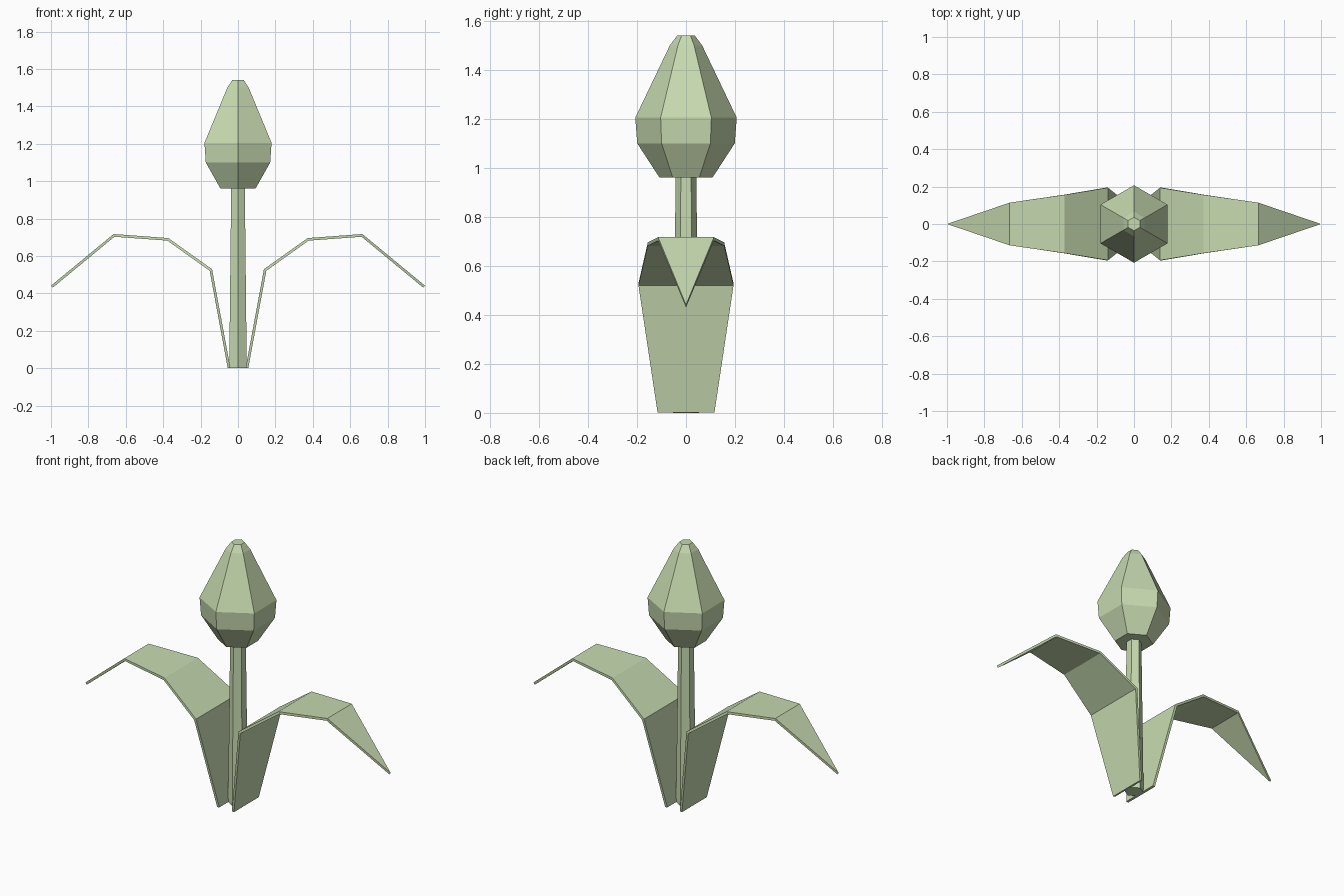
import bpy, math

if "Cube" in bpy.data.objects:
    bpy.data.objects.remove(bpy.data.objects["Cube"])

green = bpy.data.materials.new("leaf_green")
green.diffuse_color = (0.57, 0.70, 0.43, 1)
green.use_nodes = True
green.node_tree.nodes["Principled BSDF"].inputs["Base Color"].default_value = green.diffuse_color


def make_object(name, verts, faces):
    mesh = bpy.data.meshes.new(name)
    mesh.from_pydata(verts, [], faces)
    mesh.materials.append(green)
    obj = bpy.data.objects.new(name, mesh)
    bpy.context.collection.objects.link(obj)
    return obj


def hex_loft(name, rings):
    """Closed six-sided body through (radius, z) rings, corners on the y axis."""
    n = 6
    verts = [(r * math.cos(math.pi / 2 + i * math.tau / n),
              r * math.sin(math.pi / 2 + i * math.tau / n), z)
             for r, z in rings for i in range(n)]
    faces = [(k * n + i, k * n + (i + 1) % n,
              (k + 1) * n + (i + 1) % n, (k + 1) * n + i)
             for k in range(len(rings) - 1) for i in range(n)]
    faces.append(tuple(reversed(range(n))))
    faces.append(tuple(range((len(rings) - 1) * n, len(rings) * n)))
    return make_object(name, verts, faces)


def leaf(name, side):
    """Bent strip of (x, z, half width) stations ending in a point."""
    path = [(0.048, 0.002, 0.116), (0.145, 0.525, 0.194),
            (0.375, 0.689, 0.156), (0.663, 0.710, 0.114)]
    verts = [(side * x, s * side * w, z) for x, z, w in path for s in (-1, 1)]
    verts.append((side * 0.995, 0, 0.436))
    faces = [(2 * k, 2 * k + 2, 2 * k + 3, 2 * k + 1) for k in range(3)]
    faces.append((6, 8, 7))
    obj = make_object(name, verts, faces)
    mod = obj.modifiers.new("thickness", 'SOLIDIFY')
    mod.thickness = 0.014
    mod.offset = 0
    mod.use_even_offset = True
    return obj


# Stem and closed flower bud
hex_loft("stem", [(0.054, 0), (0.042, 0.97)])
hex_loft("flower_bud", [(0.108, 0.96), (0.199, 1.10), (0.207, 1.205),
                        (0.066, 1.50), (0.036, 1.54)])

# Two drooping leaves, one on each side
leaf("right_leaf", 1)
leaf("left_leaf", -1)
